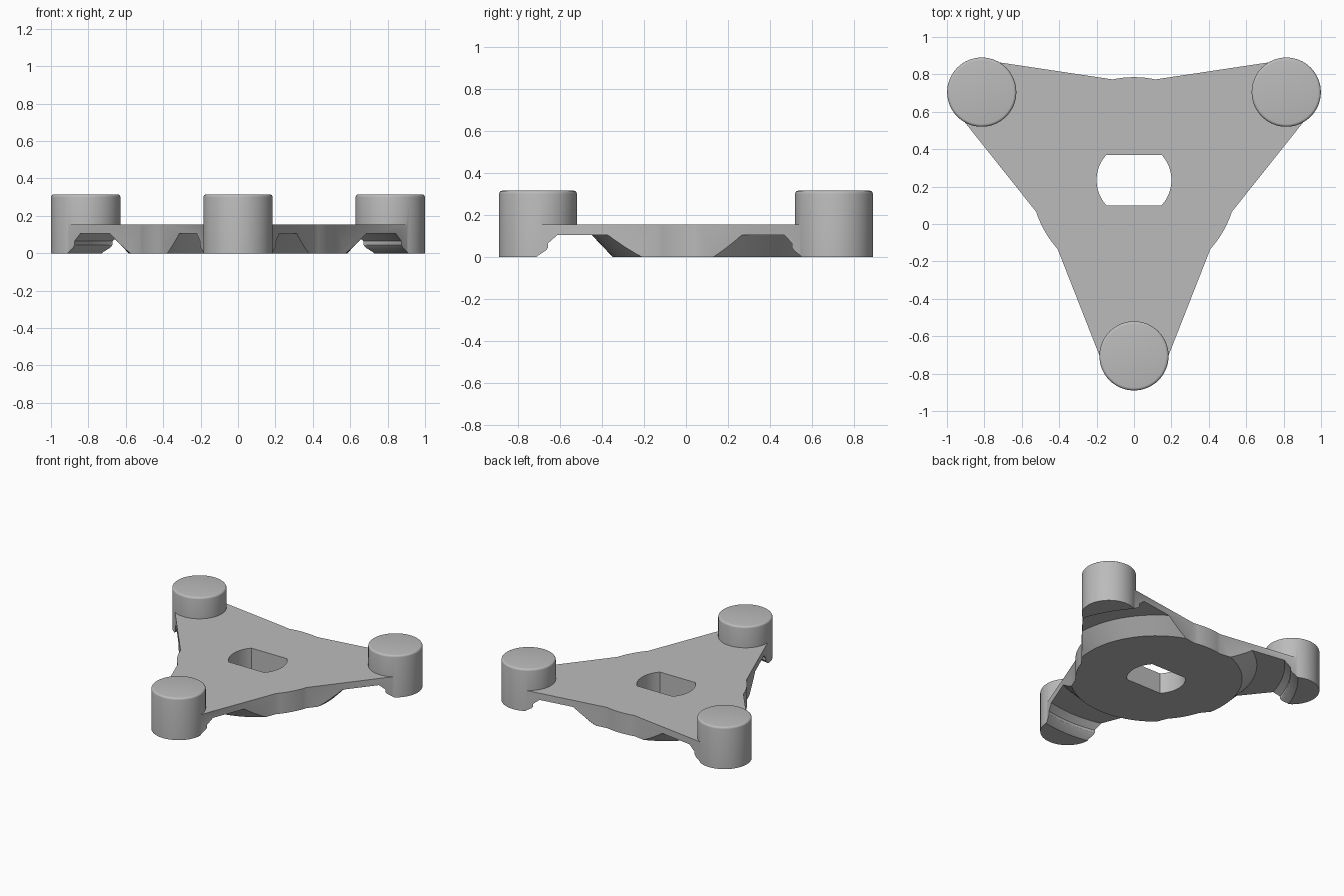
import bpy, bmesh
from math import sin, cos, pi, radians, sqrt

cube = bpy.data.objects.get("Cube")
if cube:
    bpy.data.objects.remove(cube, do_unlink=True)

CENTRE_Y = 0.235
ARM_R = 0.94       # distance of the pegs from the hub centre
HUB_R = 0.55
PEG_R = 0.185
PLATE_TOP = 0.155

grey = bpy.data.materials.new("plain grey")
grey.use_nodes = True
colour = (0.5, 0.5, 0.5, 1)
grey.diffuse_color = colour
grey.node_tree.nodes["Principled BSDF"].inputs["Base Color"].default_value = colour


def finish(name, bm, x=0, y=CENTRE_Y):
    bmesh.ops.recalc_face_normals(bm, faces=bm.faces)
    mesh = bpy.data.meshes.new(name)
    bm.to_mesh(mesh)
    bm.free()
    mesh.materials.append(grey)
    ob = bpy.data.objects.new(name, mesh)
    ob.location = (x, y, 0)
    bpy.context.collection.objects.link(ob)
    return ob


def prism(name, points, z0, z1):
    bm = bmesh.new()
    face = bm.faces.new([bm.verts.new((x, y, z0)) for x, y in points])
    up = bmesh.ops.extrude_face_region(bm, geom=[face])["geom"]
    bmesh.ops.translate(bm, vec=(0, 0, z1 - z0),
                        verts=[v for v in up if isinstance(v, bmesh.types.BMVert)])
    return finish(name, bm)


def lathe(name, profile, closed, x=0, y=CENTRE_Y, steps=96):
    bm = bmesh.new()
    verts = [bm.verts.new((r, 0, z)) for r, z in profile]
    edges = [bm.edges.new(pair) for pair in zip(verts, verts[1:])]
    if closed:
        edges.append(bm.edges.new((verts[-1], verts[0])))
    bmesh.ops.spin(bm, geom=verts + edges, cent=(0, 0, 0), axis=(0, 0, 1),
                   angle=2 * pi, steps=steps)
    bmesh.ops.remove_doubles(bm, verts=bm.verts, dist=0.0005)
    return finish(name, bm, x, y)


def combine(target, other, operation):
    mod = target.modifiers.new(operation.lower(), 'BOOLEAN')
    mod.operation, mod.solver, mod.object = operation, 'EXACT', other
    bpy.context.view_layer.objects.active = target
    bpy.ops.object.modifier_apply(modifier=mod.name)
    bpy.data.objects.remove(other, do_unlink=True)


# Three-armed plate: tapered arms joined by arcs of the round hub
outline = []
arm_angles = [radians(a) for a in (-90, 30, 150)]
for a in arm_angles:
    for side in (-1, 1):
        w = side * (PEG_R - 0.001)
        outline.append((ARM_R * cos(a) - w * sin(a), ARM_R * sin(a) + w * cos(a)))
    for i in range(9):
        t = a + radians(48 + 24 * i / 8)
        outline.append((HUB_R * cos(t), HUB_R * sin(t)))
plate = prism("three_armed_plate", outline, 0, PLATE_TOP)

# Round pegs with softened top rims
for a in arm_angles:
    rim = [(PEG_R - 0.015 * (1 - cos(t)), 0.3 + 0.015 * sin(t))
           for t in (i * pi / 8 for i in range(5))]
    peg = lathe("peg", [(0, 0), (PEG_R, 0)] + rim + [(0, 0.315)], False,
                ARM_R * cos(a), CENTRE_Y + ARM_R * sin(a), 64)
    combine(plate, peg, 'UNION')

# Ring groove underneath, with a sloped inner wall and stepped outer wall
groove = lathe("groove_cutter",
               [(0.537, -0.05), (0.685, 0.105), (0.875, 0.105), (0.915, 0.065),
                (0.915, 0.045), (0.925, 0.03), (1.032, -0.05)], True)
groove.hide_render = True
combine(plate, groove, 'DIFFERENCE')

# Central hole: a circle with two flat sides
flat = 0.135
hole_r = 0.2
reach = sqrt(hole_r ** 2 - flat ** 2)
half = radians(42.5)
arc = [half * (2 * i / 16 - 1) for i in range(17)]
shape = [(s * hole_r * cos(t), s * hole_r * sin(t)) for s in (1, -1) for t in arc]
hole = prism("hole_cutter", shape, -0.1, 0.4)
hole.hide_render = True
combine(plate, hole, 'DIFFERENCE')

# Smooth round walls, crisp edges
bpy.ops.object.select_all(action='DESELECT')
plate.select_set(True)
bpy.context.view_layer.objects.active = plate
bpy.ops.object.shade_smooth_by_angle(angle=radians(25))
